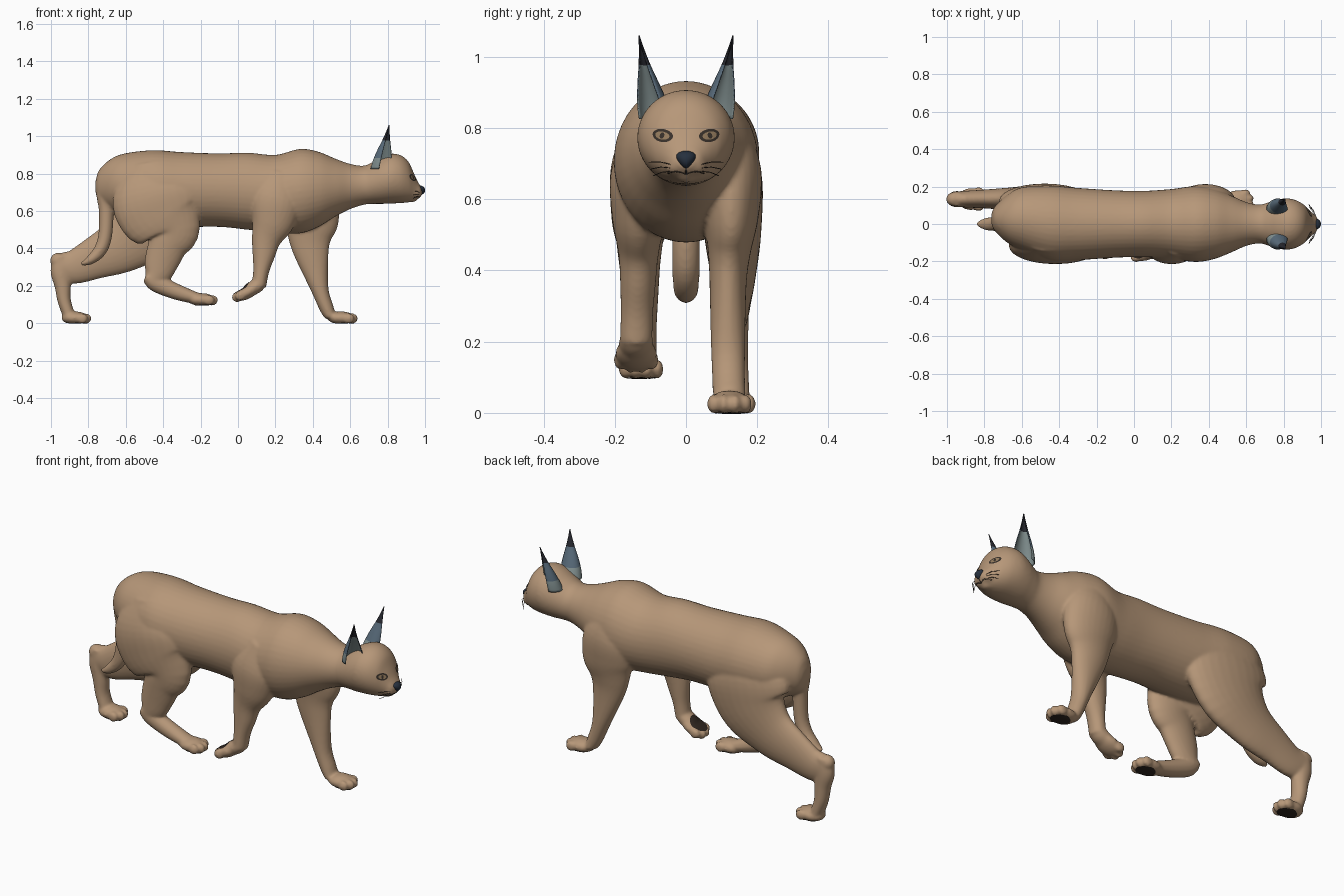
import bpy, bmesh, math
from mathutils import Vector, Matrix
from mathutils.bvhtree import BVHTree

if "Cube" in bpy.data.objects:
    bpy.data.objects.remove(bpy.data.objects["Cube"])


def mat(name, r, g, b):
    m = bpy.data.materials.new(name)
    m.diffuse_color = (r, g, b, 1)
    m.use_nodes = True
    m.node_tree.nodes["Principled BSDF"].inputs["Base Color"].default_value = m.diffuse_color
    return m


TAN = mat("tan fur", 0.47, 0.31, 0.19)
BLUE = mat("ear slate blue", 0.10, 0.15, 0.20)
PALE = mat("ear inner grey", 0.23, 0.29, 0.29)
DARK = mat("ear tip charcoal", 0.02, 0.021, 0.028)
NOSE = mat("nose navy", 0.02, 0.03, 0.048)
PAD = mat("pad dark brown", 0.028, 0.019, 0.014)
LINE = mat("marking dark", 0.04, 0.03, 0.023)
IRIS = mat("eye ochre", 0.30, 0.20, 0.11)


def finish(bm, name, *mats):
    me = bpy.data.meshes.new(name)
    bm.to_mesh(me)
    bm.free()
    for m in mats:
        me.materials.append(m)
    for p in me.polygons:
        p.use_smooth = True
    ob = bpy.data.objects.new(name, me)
    bpy.context.collection.objects.link(ob)
    return ob


def spline(pts, n=5):
    """Catmull-Rom through tuples of any length."""
    p = [Vector(q) for q in pts]
    p = [p[0] * 2 - p[1]] + p + [p[-1] * 2 - p[-2]]
    out = []
    for i in range(1, len(p) - 2):
        a, b, c, d = p[i - 1:i + 3]
        for k in range(n):
            t = k / n
            out.append(0.5 * (2 * b + (c - a) * t + (2 * a - 5 * b + 4 * c - d) * t * t
                              + (3 * b - a - 3 * c + d) * t ** 3))
    return out + [p[-2]]


def tube(bm, pts, upright=False, seg=28):
    """Closed loft; points are x, y, z, radius in side view, radius across."""
    s = spline(pts)
    rings = []
    for i, q in enumerate(s):
        t = Vector(s[min(i + 1, len(s) - 1)][:3]) - Vector(s[max(i - 1, 0)][:3])
        n = Vector((0, 0, 1)) if upright else Vector((-t.z, 0, t.x)).normalized()
        c, ru, rv = Vector(q[:3]), max(q[3], .004), max(q[4], .004)
        ang = [2 * math.pi * k / seg for k in range(seg)]
        rings.append([bm.verts.new(c + n * ru * math.sin(a) + Vector((0, rv * math.cos(a), 0)))
                      for a in ang])
    for r0, r1 in zip(rings, rings[1:]):
        for k in range(seg):
            j = (k + 1) % seg
            bm.faces.new((r0[k], r0[j], r1[j], r1[k]))
    bm.faces.new(rings[0])
    bm.faces.new(rings[-1])


def ball(bm, c, r, m=Matrix(), floor=None):
    res = bmesh.ops.create_uvsphere(bm, u_segments=24, v_segments=16, radius=1)
    for v in res["verts"]:
        p = Vector((c[0] + v.co.x * r[0], c[1] + v.co.y * r[1], c[2] + v.co.z * r[2]))
        if floor is not None:
            p.z = max(p.z, floor)
        v.co = m @ p


# Torso, neck and head: x, top, bottom, half width; the hips swing to the far side
bm = bmesh.new()
profile = [(-.762, .76, .70, .03), (-.742, .82, .64, .068), (-.68, .878, .60, .126), (-.6, .909, .56, .168),
           (-.45, .925, .53, .20), (-.3, .915, .515, .193), (-.1, .908, .515, .18), (.05, .912, .50, .177),
           (.2, .90, .485, .187), (.33, .932, .48, .203), (.43, .917, .515, .187), (.52, .88, .57, .152),
           (.6, .852, .61, .117), (.67, .842, .633, .104), (.72, .862, .638, .116), (.77, .89, .638, .131),
           (.82, .907, .64, .137), (.87, .898, .642, .126), (.91, .866, .646, .102), (.937, .81, .652, .075),
           (.957, .765, .662, .056), (.975, .735, .678, .042), (.985, .715, .69, .02)]
tube(bm, [(x, min(.028, max(0, (-.42 - x) * .2)), (a + b) / 2, (a - b) / 2, w) for x, a, b, w in profile],
     upright=True, seg=40)
for s in (-1, 1):
    ball(bm, (.942, s * .027, .692), (.036, .034, .026))
ball(bm, (.925, 0, .666), (.035, .032, .02))

# Tail
tube(bm, [(-.68, .005, .82, .05, .05), (-.708, 0, .71, .05, .046), (-.704, 0, .60, .04, .04),
          (-.71, 0, .47, .037, .039), (-.737, 0, .39, .035, .038), (-.79, 0, .338, .025, .034),
          (-.838, 0, .315, .009, .013)])

# Front legs: near one lifted, far one planted
tube(bm, [(.25, -.10, .80, .09, .07), (.21, -.122, .67, .14, .09), (.187, -.132, .55, .118, .076),
          (.152, -.133, .45, .08, .057), (.137, -.135, .36, .06, .05), (.124, -.138, .28, .043, .046),
          (.112, -.14, .20, .039, .046)])
tube(bm, [(.13, -.14, .225, .03, .04), (.10, -.14, .20, .039, .048), (.05, -.14, .17, .034, .048)])
tube(bm, [(.34, .10, .82, .09, .07), (.375, .122, .68, .15, .09), (.39, .127, .55, .15, .077),
          (.385, .122, .45, .115, .06), (.396, .118, .36, .09, .052), (.438, .118, .18, .047, .048),
          (.474, .12, .08, .038, .046), (.495, .122, .035, .03, .046)])

# Hind legs: near one swinging forward, far one pushing back
tube(bm, [(-.46, -.075, .86, .12, .07), (-.44, -.112, .71, .235, .095), (-.40, -.127, .585, .235, .085),
          (-.345, -.13, .495, .145, .068), (-.375, -.13, .42, .108, .058), (-.405, -.128, .34, .094, .051),
          (-.43, -.127, .27, .077, .046), (-.46, -.126, .225, .046, .043)])
tube(bm, [(-.49, -.126, .25, .03, .04), (-.445, -.126, .22, .048, .044), (-.36, -.126, .18, .045, .044),
          (-.27, -.126, .148, .037, .044), (-.19, -.126, .127, .025, .045)])
tube(bm, [(-.44, .09, .84, .14, .07), (-.465, .118, .68, .25, .093), (-.505, .13, .535, .222, .083),
          (-.62, .133, .42, .155, .066), (-.76, .134, .35, .115, .053), (-.87, .133, .303, .093, .046),
          (-.94, .133, .30, .08, .042)])
tube(bm, [(-.948, .133, .365, .04, .036), (-.948, .133, .28, .055, .043), (-.937, .133, .2, .044, .042),
          (-.929, .134, .12, .036, .042), (-.905, .135, .045, .033, .045)])
ball(bm, (-.962, .133, .335), (.043, .038, .042))

# Paws: local x points to the toes, local -z is the sole
PAWS = [Matrix.Translation((.557, .122, .028)), Matrix.Translation((-.867, .133, .028)),
        Matrix.Translation((-.190, -.126, .126)),
        Matrix.Translation((.045, -.14, .163)) @ Matrix.Rotation(math.radians(152), 4, 'Y')]
for M in PAWS:
    ball(bm, (-.005, 0, 0), (.073, .059, .035), M, -.0285)
    for y, x in ((-.045, .036), (-.016, .055), (.016, .055), (.045, .036)):
        ball(bm, (x, y, -.003), (.029, .018, .028), M, -.0285)

# Fuse everything into one smooth skin
bmesh.ops.recalc_face_normals(bm, faces=bm.faces)
body = finish(bm, "body", TAN)
rm = body.modifiers.new("fuse", 'REMESH')
rm.mode, rm.voxel_size, rm.use_smooth_shade = 'VOXEL', .0075, True
sm = body.modifiers.new("soften", 'SMOOTH')
sm.factor, sm.iterations = .5, 8
bpy.context.view_layer.update()
skin = BVHTree.FromObject(body, bpy.context.evaluated_depsgraph_get())


def patch(name, M, a, b, material, lift=.003, rings=5, seg=28):
    """Thin oval plate laid on the skin, cast along local +z of M."""
    pb = bmesh.new()
    d = (M.to_3x3() @ Vector((0, 0, 1))).normalized()
    last = M.translation

    def put(u, v):
        nonlocal last
        hit = skin.ray_cast(M @ Vector((u, v, -.1)), d, .2)[0]
        last = hit if hit else last
        return pb.verts.new(last - d * lift)
    mid = put(0, 0)
    prev = None
    for i in range(1, rings + 1):
        f = i / rings
        ring = [put(a * f * math.cos(2 * math.pi * k / seg), b * f * math.sin(2 * math.pi * k / seg))
                for k in range(seg)]
        for k in range(seg):
            j = (k + 1) % seg
            pb.faces.new((mid, ring[j], ring[k]) if prev is None else (prev[k], prev[j], ring[j], ring[k]))
        prev = ring
    bmesh.ops.recalc_face_normals(pb, faces=pb.faces)
    if sum(f.normal.dot(d) for f in pb.faces) > 0:
        bmesh.ops.reverse_faces(pb, faces=pb.faces)
    return finish(pb, name, material)


def frame(c, inward, up):
    z = Vector(inward).normalized()
    x = Vector(up).cross(z).normalized()
    return Matrix.Translation(c) @ Matrix((x, z.cross(x), z)).transposed().to_4x4()


# Sole pads
for i, M in enumerate(PAWS):
    patch("paw_pad_%d" % i, M @ Matrix.Translation((.012, 0, 0)), .053, .044, PAD, .002)

# Eyes: dark rim, ochre iris, dark pupil
for s in (-1, 1):
    F = frame((.92, s * .059, .779), (-.9, -s * .43, 0), (0, -s * .2, 1))
    patch("eye_rim", F, .033, .018, LINE, .002)
    patch("eye_iris", F, .023, .011, IRIS, .0035)
    patch("eye_pupil", F, .007, .009, LINE, .0045)


def wire(name, pts, r, material):
    cu = bpy.data.curves.new(name, 'CURVE')
    cu.dimensions, cu.bevel_depth, cu.bevel_resolution = '3D', r, 1
    sp = cu.splines.new('POLY')
    sp.points.add(len(pts) - 1)
    for p, q in zip(sp.points, pts):
        p.co = (*q, 1)
    cu.materials.append(material)
    ob = bpy.data.objects.new(name, cu)
    bpy.context.collection.objects.link(ob)


def on_face(y, z):
    hit = skin.ray_cast(Vector((1.1, y, z)), Vector((-1, 0, 0)))[0]
    return hit if hit else Vector((.95, y, z))


# Mouth line and whiskers
wire("mouth", [on_face(y / 100, .670 + .008 * abs(math.sin(y * .55))) for y in range(-5, 6)], .0022, LINE)
wire("lip_line", [on_face(0, z) for z in (.70, .69, .68, .67)], .0022, LINE)
for s in (-1, 1):
    for k in range(3):
        z = .678 + .010 * k
        root = on_face(s * .044, z)
        tip = Vector((.935, s * (.092 + .006 * k), z - .012 + .009 * k))
        wire("whisker", [root, root.lerp(tip, .5) + Vector((.006, 0, .004)), tip], .0013, LINE)

# Nose: oval narrowing downward
bm = bmesh.new()
ball(bm, (0, 0, 0), (.026, .034, .025))
for v in bm.verts:
    v.co.y *= min(1, .75 + v.co.z * 14)
    v.co += Vector((.974, 0, .711))
finish(bm, "nose", NOSE)

# Ears: curved shells opening forward and outward, pale base, mirrored
bm = bmesh.new()
rows = []
widths = spline([(0, .060), (.2, .054), (.42, .041), (.65, .023), (.85, .010), (1, .002)], 4)
for t, w in widths:
    c = Vector((.768 + .040 * t, .082 + .050 * t ** .85, .825 + .235 * t))
    across = .72 + .14 * (1 - t) ** 2
    row = []
    for k in range(17):
        a = math.radians(36 + 180 + (k - 8) * 14)
        row.append(bm.verts.new(c + Vector((w * math.cos(a), across * w * math.sin(a), 0))))
    rows.append(row)
for r0, r1 in zip(rows, rows[1:]):
    for k in range(16):
        f = bm.faces.new((r0[k], r0[k + 1], r1[k + 1], r1[k]))
        z = f.calc_center_median().z
        f.material_index = 1 if z > .975 else 2 if z < .88 else 0
ears = finish(bm, "ears", BLUE, DARK, PALE, DARK, PALE)
so = ears.modifiers.new("thickness", 'SOLIDIFY')
so.thickness, so.offset, so.material_offset = .004, -1, 2
mi = ears.modifiers.new("mirror", 'MIRROR')
mi.use_axis = (False, True, False)
mi.use_mirror_merge = False
